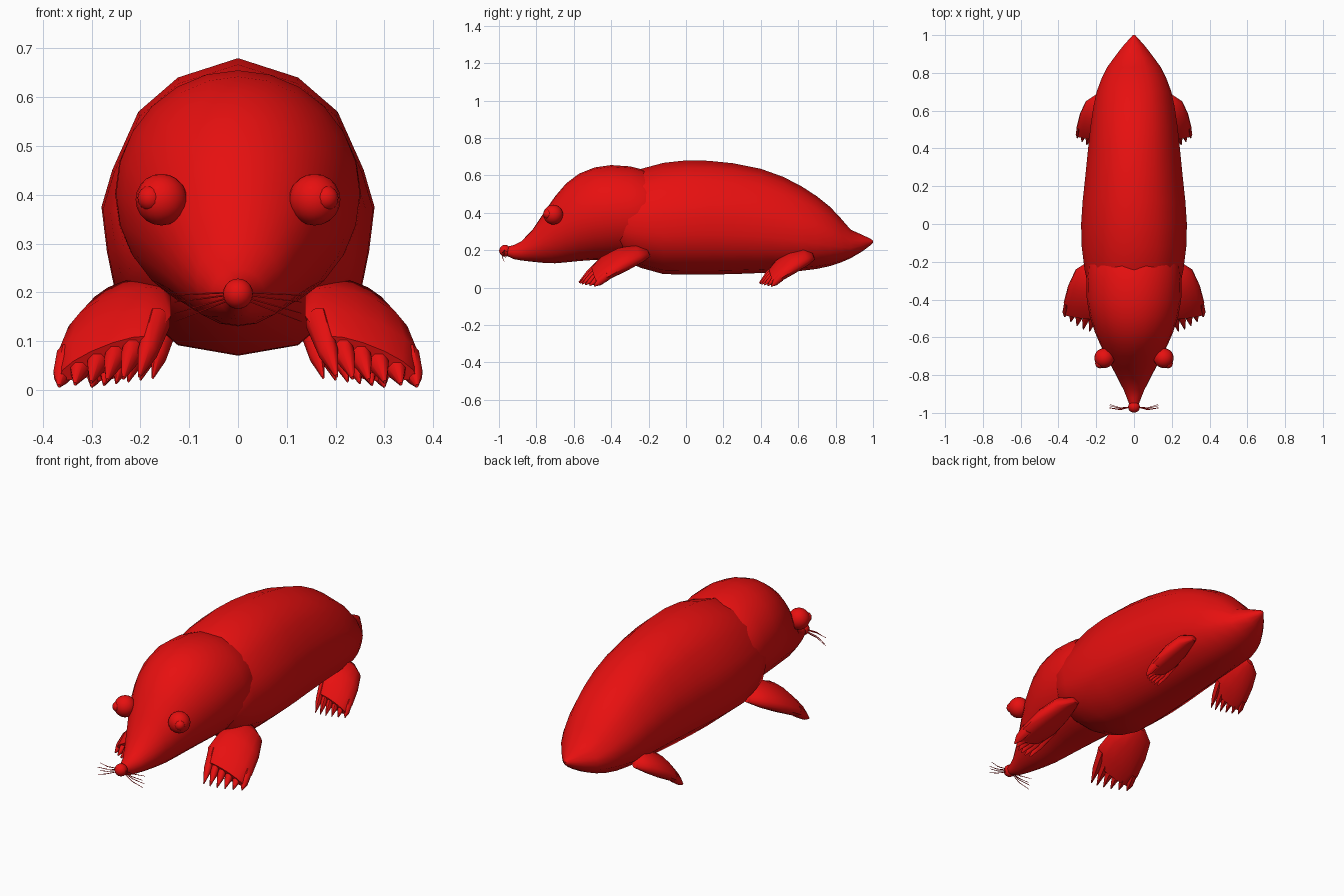
import bpy, bmesh, math
from mathutils import Vector

if "Cube" in bpy.data.objects:
    bpy.data.objects.remove(bpy.data.objects["Cube"])

red = bpy.data.materials.new("red")
red.diffuse_color = (0.8, 0.005, 0.005, 1)
red.use_nodes = True
red.node_tree.nodes["Principled BSDF"].inputs["Base Color"].default_value = red.diffuse_color


def finish(name, bm, angle=50):
    bmesh.ops.recalc_face_normals(bm, faces=bm.faces)
    me = bpy.data.meshes.new(name)
    bm.to_mesh(me)
    bm.free()
    me.materials.append(red)
    ob = bpy.data.objects.new(name, me)
    bpy.context.collection.objects.link(ob)
    bpy.ops.object.select_all(action='DESELECT')
    bpy.context.view_layer.objects.active = ob
    ob.select_set(True)
    bpy.ops.object.shade_smooth_by_angle(angle=math.radians(angle))
    return ob


def loft(bm, rings):
    """Skin a list of point rings and cap both ends."""
    vr = [[bm.verts.new(p) for p in r] for r in rings]
    n = len(vr[0])
    for a, b in zip(vr, vr[1:]):
        for i in range(n):
            j = (i + 1) % n
            bm.faces.new((a[i], a[j], b[j], b[i]))
    bm.faces.new(vr[0])
    bm.faces.new(vr[-1])


def sections(table, shape):
    """Table rows: y, bottom z, top z, half width."""
    return [[(x * w, y, (lo + hi) / 2 + z * (hi - lo) / 2) for x, z in shape]
            for y, lo, hi, w in table]


def ball(name, centre, r, seg=20):
    bm = bmesh.new()
    bmesh.ops.create_uvsphere(bm, u_segments=seg, v_segments=seg // 2, radius=r)
    bmesh.ops.translate(bm, verts=bm.verts, vec=centre)
    return finish(name, bm, 80)


# Body: faceted cross-section, tapering to the short tail
half = [(0, 1), (.44, .87), (.73, .64), (.92, .25), (1, 0),
        (.96, -.3), (.9, -.57), (.44, -.93), (0, -1)]
body_shape = half + [(-x, z) for x, z in half[-2:0:-1]]
body = [(-.42, .25, .45, .12), (-.38, .19, .54, .2), (-.32, .14, .595, .245),
        (-.24, .105, .635, .262), (-.12, .072, .667, .277), (0, .07, .68, .28),
        (.12, .07, .678, .272), (.25, .072, .665, .258), (.4, .078, .635, .243),
        (.52, .083, .592, .23), (.62, .09, .54, .215), (.7, .1, .488, .198),
        (.77, .115, .432, .172), (.83, .135, .368, .142), (.88, .157, .31, .106),
        (.94, .192, .283, .06), (.985, .225, .262, .02), (1, .24, .252, .006)]
bm = bmesh.new()
loft(bm, sections(body, body_shape))
finish("body", bm)

# Head with long pointed snout
head_shape = [(math.sin(t), math.cos(t)) for t in
              (2 * math.pi * i / 24 for i in range(24))]
head = [(-.97, .175, .215, .02), (-.92, .152, .228, .038), (-.88, .145, .248, .054),
        (-.82, .138, .31, .085), (-.76, .132, .4, .116), (-.7, .13, .488, .148),
        (-.64, .135, .558, .178), (-.57, .142, .61, .208), (-.49, .148, .642, .234),
        (-.4, .15, .655, .25), (-.3, .155, .648, .252), (-.22, .17, .628, .245),
        (-.12, .2, .58, .2)]
bm = bmesh.new()
loft(bm, sections(head, head_shape))
finish("head", bm)
ball("nose", (0, -.968, .197), .031)

# Paddle foot: centre, half width, half thickness
paddle = [((.215, -.198, .185), .025, .02), ((.235, -.25, .182), .08, .042),
          ((.243, -.34, .15), .115, .052), ((.255, -.43, .105), .127, .046),
          ((.268, -.49, .065), .105, .028)]
across = Vector((.25, .03, -.1)).normalized()
thick = Vector((.05, -.24, -.13)).cross(across).normalized()


def oval(c, w, t, n=14):
    return [Vector(c) + across * w * math.cos(a) + thick * t * math.sin(a)
            for a in (2 * math.pi * i / n for i in range(n))]


def foot(name, side, place):
    bm = bmesh.new()
    loft(bm, [oval(*s) for s in paddle])
    # Six claws fanned along the front edge
    for i in range(6):
        f = i / 5
        base = Vector((.255, -.43, .105)) + across * (.1 - .2 * f)
        tip = Vector((.367 - .165 * f, -.492 - .08 * math.sin(f * math.pi / 2),
                      .008 + .02 * f))
        mid = base.lerp(tip, .6)
        loft(bm, [oval(base, .024, .03, 8), oval(mid, .02, .022, 8),
                  oval(tip, .003, .004, 8)])
    for v in bm.verts:
        x, y, z = place(v.co)
        v.co = (side * x, y, z)
    finish(name, bm)


for side, label in ((1, "right"), (-1, "left")):
    foot("front_foot_" + label, side, lambda p: p)
    foot("hind_foot_" + label, side,
         lambda p: (.12 + (p.x - .13) * .76, .685 + (p.y + .195) * .776, p.z * .9))
    # Eyes
    ball("eye_" + label, (side * .157, -.71, .39), .053)
    ball("pupil_" + label, (side * .18, -.738, .393), .026, 16)
    # Whiskers: thin tapered rods
    bm = bmesh.new()
    for z0, z1, y1 in ((.2, .194, -.955), (.195, .18, -.975),
                       (.19, .157, -.962), (.185, .14, -.972)):
        rings = []
        for f, r in ((0, .0022), (.5, .002), (1, .001)):
            x = .015 + .115 * f
            y = -.968 + (y1 + .968) * f - .012 * math.sin(f * math.pi)
            z = z0 + (z1 - z0) * f
            rings.append([(side * x, y + r * math.cos(a), z + r * math.sin(a))
                          for a in (i * math.pi / 3 for i in range(6))])
        loft(bm, rings)
    finish("whiskers_" + label, bm)
